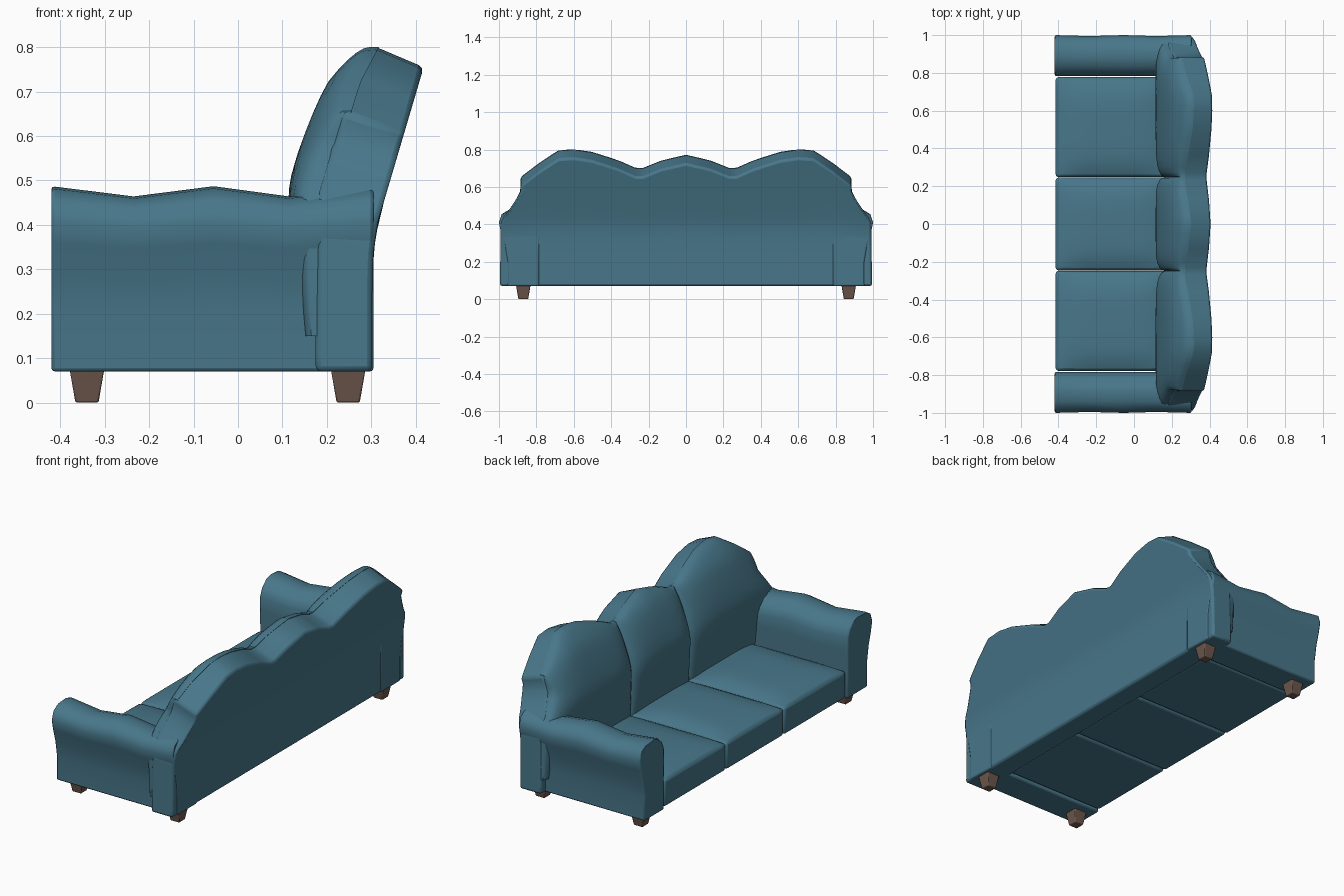
import bpy, bmesh, math

old = bpy.data.objects.get("Cube")
if old:
    bpy.data.objects.remove(old, do_unlink=True)


def material(name, rgb):
    m = bpy.data.materials.new(name)
    m.use_nodes = True
    m.diffuse_color = (*rgb, 1)
    m.node_tree.nodes["Principled BSDF"].inputs["Base Color"].default_value = (*rgb, 1)
    return m


FABRIC = material("teal fabric", (0.065, 0.185, 0.255))
WOOD = material("brown wood", (0.15, 0.095, 0.073))


def interp(points, t):
    """Piecewise linear curve through (t, value) pairs."""
    if t <= points[0][0]:
        return points[0][1]
    for (a, p), (b, q) in zip(points, points[1:]):
        if t <= b:
            return p + (q - p) * (t - a) / (b - a)
    return points[-1][1]


def steps(a, b, n):
    return [a + (b - a) * i / n for i in range(n + 1)]


def loft(name, sections, mat, bevel=0.01):
    """Skin sections; each is a pair of point rows with equal counts."""
    bm = bmesh.new()
    rings = [[bm.verts.new(p) for p in one + other[::-1]] for one, other in sections]
    n = len(rings[0])
    for r, s in zip(rings, rings[1:]):
        for i in range(n):
            j = (i + 1) % n
            bm.faces.new((r[i], r[j], s[j], s[i]))
    for r in (rings[0], rings[-1]):
        for i in range(n // 2 - 1):
            bm.faces.new((r[i], r[i + 1], r[n - 2 - i], r[n - 1 - i]))
    bmesh.ops.recalc_face_normals(bm, faces=bm.faces)
    mesh = bpy.data.meshes.new(name)
    bm.to_mesh(mesh)
    bm.free()
    mesh.materials.append(mat)
    obj = bpy.data.objects.new(name, mesh)
    bpy.context.collection.objects.link(obj)
    bpy.ops.object.select_all(action="DESELECT")
    obj.select_set(True)
    bpy.context.view_layer.objects.active = obj
    bpy.ops.object.shade_smooth_by_angle(angle=math.radians(45))
    if bevel:
        mod = obj.modifiers.new("soft edges", "BEVEL")
        mod.width, mod.segments = bevel, 2
        mod.limit_method, mod.angle_limit = "ANGLE", math.radians(48)
    return obj


# Curves that describe the leaning, scalloped backrest
BOTTOM = 0.07
CREST = [(0, 0.775), (0.13, 0.745), (0.23, 0.705), (0.27, 0.705), (0.36, 0.745),
         (0.5, 0.79), (0.6, 0.805), (0.68, 0.80), (0.78, 0.735), (0.885, 0.655)]
HALF_WIDTH = [(0.07, 0.775), (0.42, 0.78), (0.47, 0.82), (0.57, 0.885)]
FRONT_X = [(0.2, 0.175), (0.47, 0.18), (0.72, 0.255), (0.805, 0.30)]
REAR_X = [(0.25, 0.302), (0.33, 0.304), (0.40, 0.313), (0.755, 0.418)]
PUFF = [(0.15, 0.03), (0.3, 0.05), (0.47, 0.068), (0.53, 0.076)]


def flare(u, z):
    """Narrow the outer columns near the seat."""
    k = max(0, (abs(u) - 0.25) / 0.635)
    return u + math.copysign(k * (interp(HALF_WIDTH, z) - 0.885), u)


# Backrest frame
sections = []
half = [u for u, _ in CREST]
for u in [-v for v in half[:0:-1]] + half:
    top = interp(CREST, abs(u))
    front = [(interp(FRONT_X, z), flare(u, z), z) for z in steps(BOTTOM, top, 16)]
    rear = [(interp(REAR_X, z), flare(u, z), z) for z in steps(BOTTOM, top - 0.05, 16)]
    sections.append((front, rear))
loft("backrest_frame", sections, FABRIC, 0.012)

# Three puffed back cushions
for name, a, b in (("right", -0.88, -0.25), ("middle", -0.248, 0.248), ("left", 0.25, 0.88)):
    sections = []
    for i in range(17):
        v = -math.cos(math.pi * i / 16)
        u = (a + b) / 2 + v * (b - a) / 2
        top = interp(CREST, abs(u)) - 0.003
        round_off = 0.3 + 0.7 * math.sqrt(max(0, 1 - abs(v) ** 5))
        front, rear = [], []
        for k in range(17):
            t = math.sin(math.pi / 2 * k / 16)
            z = 0.15 + t * (top - 0.15)
            puff = interp(PUFF, z) * round_off * math.sqrt(max(0, 1 - t ** 5))
            x, y = interp(FRONT_X, z), flare(u, z)
            front.append((x - puff - 0.001, y, z))
            rear.append((x + 0.02, y, z))
        sections.append((front, rear))
    loft(name + "_back_cushion", sections, FABRIC, 0)

# Three domed seat cushions
for name, a, b in (("right", -0.777, -0.249), ("middle", -0.245, 0.245), ("left", 0.249, 0.777)):
    sections = []
    for v in steps(-1, 1, 12):
        y = (a + b) / 2 + v * (b - a) / 2
        under, over = [], []
        for s in steps(-1, 1, 12):
            x = -0.115 + 0.3 * s
            under.append((x, y, BOTTOM + 0.005))
            over.append((x, y, 0.222 + 0.035 * (1 - v ** 4) * (1 - s ** 4)))
        sections.append((under, over))
    loft(name + "_seat_cushion", sections, FABRIC, 0.014)

# Rolled arms with a wavy top, and legs beneath them
INNER = [(0.785, 0.07), (0.785, 0.22), (0.783, 0.33), (0.784, 0.40),
         (0.80, 0.44), (0.835, 0.473), (0.88, 0.487)]
OUTER = [(0.955, 0.07), (0.955, 0.2), (0.97, 0.29), (0.99, 0.36),
         (1.0, 0.41), (0.985, 0.455), (0.94, 0.482)]
WAVE = [(-0.42, 0), (-0.235, 1), (-0.055, 0), (0.115, 1), (0.305, 0)]
for side, sign in (("left", 1), ("right", -1)):
    sections = []
    for x, dip in WAVE:
        rows = []
        for row in (INNER, OUTER):
            rows.append([(x, sign * (y - 0.005 * dip * (y > 0.96)),
                          z - 0.08 * dip * max(0, z - 0.2)) for y, z in row])
        sections.append(rows)
    loft(side + "_arm", sections, FABRIC, 0.008)

    for end, x in (("front", -0.34), ("rear", 0.248)):
        sections = []
        for z, r in ((0.002, 0.026), (0.075, 0.039)):
            sections.append(([(x - r, sign * 0.87 - r, z), (x + r, sign * 0.87 - r, z)],
                             [(x - r, sign * 0.87 + r, z), (x + r, sign * 0.87 + r, z)]))
        sections[0] = tuple([(px, py, 0) for px, py, _ in row] for row in sections[0])
        loft(f"{side}_{end}_leg", sections, WOOD, 0.004)
